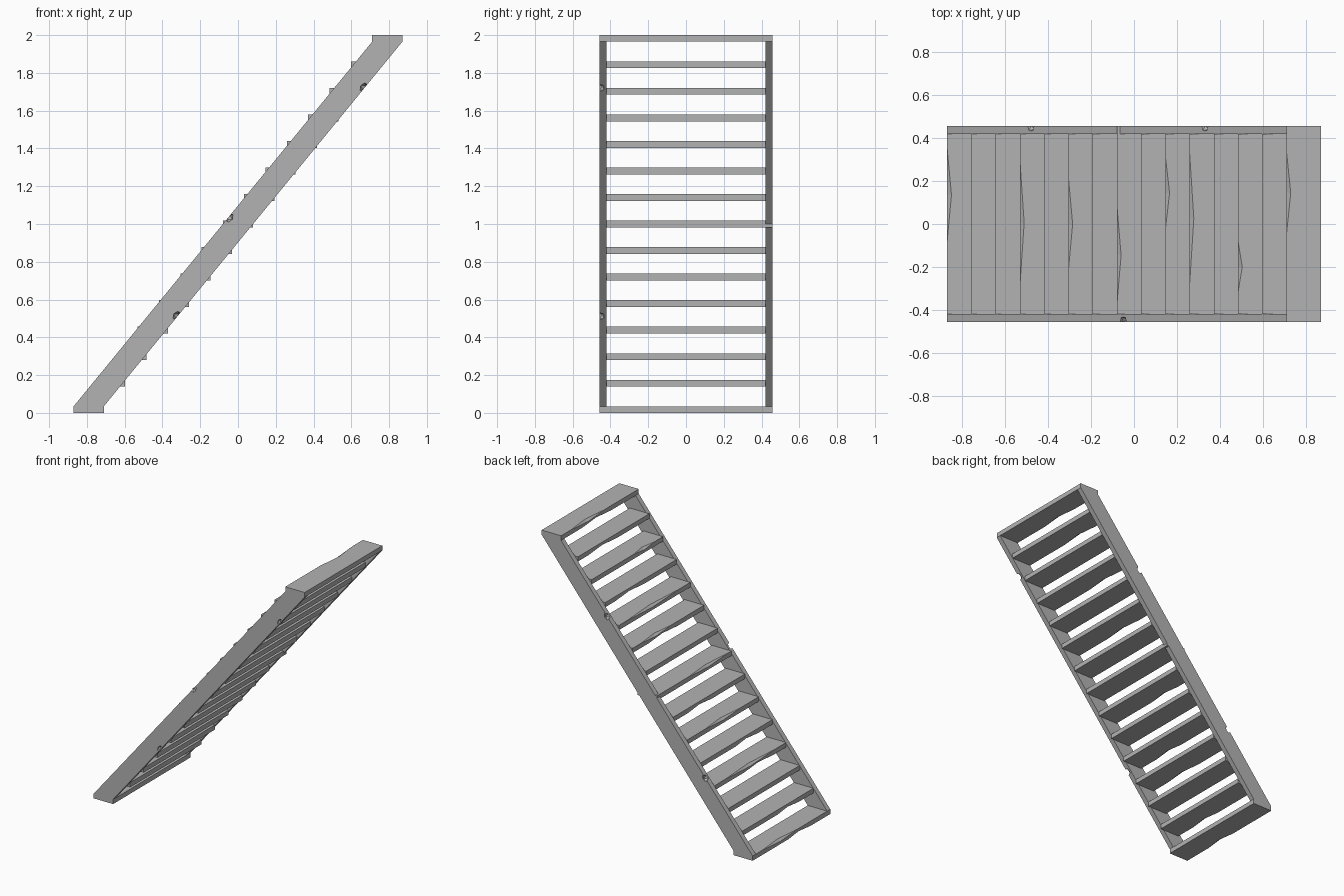
import bpy, bmesh, random
from mathutils import Vector

random.seed(4)
if "Cube" in bpy.data.objects:
    bpy.data.objects.remove(bpy.data.objects["Cube"])

STEPS = 15
THICK = 0.035
DEPTH = 0.16
X0, X1 = -0.87, 0.71      # nose of the first and last tread
INNER, OUTER = 0.42, 0.457

stone = bpy.data.materials.new("grey stone")
stone.use_nodes = True
grey = (0.45, 0.45, 0.45, 1)
stone.diffuse_color = grey
stone.node_tree.nodes["Principled BSDF"].inputs["Base Color"].default_value = grey


def add_object(name, bm):
    bmesh.ops.recalc_face_normals(bm, faces=bm.faces)
    mesh = bpy.data.meshes.new(name)
    bm.to_mesh(mesh)
    bm.free()
    mesh.materials.append(stone)
    obj = bpy.data.objects.new(name, mesh)
    bpy.context.collection.objects.link(obj)
    return obj


def chip_size(chip, y):
    """Depth factor of a shallow triangular chip at y."""
    if not chip:
        return 0
    lo, hi = chip
    half = (hi - lo) / 2
    return max(0, 1 - abs(y - (lo + hi) / 2) / half)


def tread(name, x, z, y_min, y_max, top_chip, low_chip):
    """Slab lofted along y, with its nose worn along the top and bottom edges."""
    stations = {y_min, y_max}
    for chip in (top_chip, low_chip):
        if chip:
            stations |= {chip[0], sum(chip) / 2, chip[1]}
    bm = bmesh.new()
    rings = []
    for y in sorted(stations):
        a, b = chip_size(top_chip, y), chip_size(low_chip, y)
        top = z + THICK
        section = [(x + 0.02 * b, z), (x + DEPTH, z), (x + DEPTH, top),
                   (x + 0.02 * a, top), (x, top - 0.015 * a), (x, z + 0.015 * b)]
        rings.append([bm.verts.new((px, y, pz)) for px, pz in section])
    for r, s in zip(rings, rings[1:]):
        for i in range(len(r)):
            j = (i + 1) % len(r)
            bm.faces.new((r[i], r[j], s[j], s[i]))
    bm.faces.new(rings[0])
    bm.faces.new(rings[-1][::-1])
    bmesh.ops.remove_doubles(bm, verts=bm.verts, dist=0.0001)
    return add_object(name, bm)


# Treads
top_chips = {0: (-0.08, 0.35), 3: (-0.29, 0.3), 5: (-0.22, 0.22), 7: (-0.38, 0.09),
             9: (-0.03, 0.32), 10: (-0.29, 0.34), 12: (-0.32, -0.08), 14: (-0.05, 0.34)}
for i in range(STEPS):
    t = i / (STEPS - 1)
    mid, half = random.uniform(-0.18, 0.18), random.uniform(0.12, 0.22)
    low_chip = (mid - half, mid + half) if random.random() < 0.6 else None
    left_end = OUTER if i == STEPS // 2 else INNER
    tread(f"tread_{i + 1}", X0 + (X1 - X0) * t, (2 - THICK) * t, -INNER, left_end,
          top_chips.get(i), low_chip)


# Side stringers
def stringer(name, side):
    profile = [(X0, 0), (X0 + DEPTH, 0), (X0 + DEPTH, THICK), (X1 + DEPTH, 2 - THICK),
               (X1 + DEPTH, 2), (X1, 2), (X1, 2 - THICK), (X0, THICK)]
    bm = bmesh.new()
    face = bm.faces.new([bm.verts.new((x, side * INNER, z)) for x, z in profile])
    ext = bmesh.ops.extrude_face_region(bm, geom=[face])
    verts = [v for v in ext["geom"] if isinstance(v, bmesh.types.BMVert)]
    bmesh.ops.translate(bm, verts=verts, vec=(0, side * (OUTER - INNER), 0))
    return add_object(name, bm)


def chip_edge(obj, side, x, upper):
    """Cut a small diamond notch from an outer edge of a stringer."""
    slope = (2 - 2 * THICK) / (X1 - X0)
    z = THICK + slope * (x - X0 - (0 if upper else DEPTH))
    bm = bmesh.new()
    bmesh.ops.create_icosphere(bm, subdivisions=1, radius=0.027)
    for v in bm.verts:
        v.co += Vector((x, side * OUTER, z))
    cutter = add_object("chip_cutter", bm)
    cutter.hide_render = True
    mod = obj.modifiers.new("chip", "BOOLEAN")
    mod.operation = "DIFFERENCE"
    mod.solver = "EXACT"
    mod.object = cutter
    bpy.context.view_layer.update()
    graph = bpy.context.evaluated_depsgraph_get()
    mesh = bpy.data.meshes.new_from_object(obj.evaluated_get(graph))
    obj.modifiers.clear()
    obj.data = mesh
    bpy.data.objects.remove(cutter)


right = stringer("right_stringer", -1)
left = stringer("left_stringer", 1)
for x, upper in ((0.67, False), (-0.32, False), (-0.05, True)):
    chip_edge(right, -1, x, upper)
for x in (-0.48, 0.33):
    chip_edge(left, 1, x, True)
